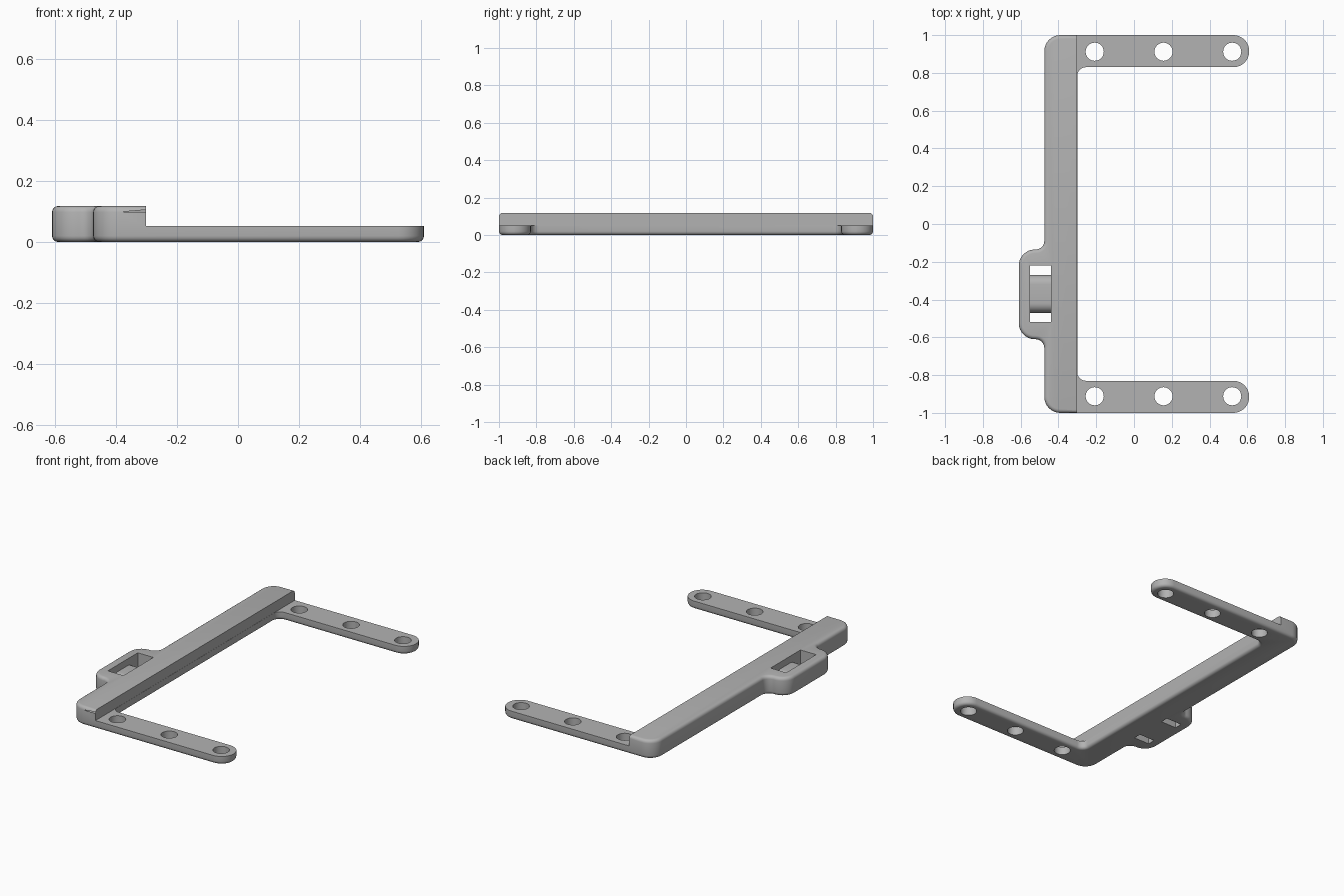
import bpy
import bmesh
import math
from mathutils import Vector, Matrix

cube = bpy.data.objects.get("Cube")
if cube:
    bpy.data.objects.remove(cube, do_unlink=True)

HEIGHT, ARM_TOP, EDGE = 0.118, 0.052, 0.02
BAR_LEFT, BAR_RIGHT, TIP, TAB_LEFT = -0.475, -0.30, 0.61, -0.61

grey = bpy.data.materials.new("plain grey")
grey.use_nodes = True
grey.diffuse_color = (0.45, 0.45, 0.45, 1)
grey.node_tree.nodes["Principled BSDF"].inputs["Base Color"].default_value = grey.diffuse_color


def rounded(corners, steps=8):
    """Outline with each (u, v, radius) corner replaced by an arc."""
    points = []
    for i, (u, v, r) in enumerate(corners):
        p = Vector((u, v))
        if r == 0:
            points.append(p)
            continue
        a = (Vector(corners[i - 1][:2]) - p).normalized()
        b = (Vector(corners[(i + 1) % len(corners)][:2]) - p).normalized()
        half = a.angle(b) / 2
        centre = p + (a + b).normalized() * r / math.sin(half)
        start = p + a * r / math.tan(half) - centre
        sweep = start.angle_signed(p + b * r / math.tan(half) - centre)
        for k in range(steps + 1):
            points.append(centre + Matrix.Rotation(-sweep * k / steps, 2) @ start)
    return points


def prism(name, points, place, depth, bevel_rule=None):
    """Extrude an outline, rounding the edges picked by the rule."""
    bm = bmesh.new()
    face = bm.faces.new([bm.verts.new(place(p)) for p in points])
    moved = bmesh.ops.extrude_face_region(bm, geom=[face])["geom"]
    bmesh.ops.translate(bm, vec=depth, verts=[g for g in moved if isinstance(g, bmesh.types.BMVert)])
    bmesh.ops.recalc_face_normals(bm, faces=bm.faces)
    if bevel_rule:
        edges = [e for e in bm.edges if bevel_rule(*[v.co for v in e.verts])]
        bmesh.ops.bevel(bm, geom=edges, offset=EDGE, segments=4, profile=0.5,
                        affect='EDGES', clamp_overlap=False)
    mesh = bpy.data.meshes.new(name)
    bm.to_mesh(mesh)
    bm.free()
    obj = bpy.data.objects.new(name, mesh)
    bpy.context.collection.objects.link(obj)
    mesh.materials.append(grey)
    return obj


def cut(target, cutter):
    cutter.hide_render = True
    mod = target.modifiers.new("cut", 'BOOLEAN')
    mod.operation, mod.solver, mod.object = 'DIFFERENCE', 'EXACT', cutter
    bpy.context.view_layer.objects.active = target
    bpy.ops.object.modifier_apply(modifier=mod.name)
    bpy.data.objects.remove(cutter, do_unlink=True)


def bracket_edge(a, b):
    """All lower edges, and upper edges on the outer side."""
    if abs(a.z - b.z) > 0.001:
        return False
    mid = (a + b) / 2
    return mid.z < 0.001 or mid.x < BAR_RIGHT - 0.05 or (abs(mid.y) > 0.999 and abs(a.x - b.x) > 0.5)


# Bracket: long bar, two arms and the side tab in one outline
outline = rounded([
    (BAR_LEFT, -1, 0.085), (TIP, -1, 0.084), (TIP, -0.83, 0.084), (BAR_RIGHT, -0.83, 0.045),
    (BAR_RIGHT, 0.83, 0.045), (TIP, 0.83, 0.084), (TIP, 1, 0.084), (BAR_LEFT, 1, 0.085),
    (BAR_LEFT, -0.135, 0.045), (TAB_LEFT, -0.135, 0.085),
    (TAB_LEFT, -0.61, 0.085), (BAR_LEFT, -0.61, 0.045)])
bracket = prism("bracket", outline, lambda p: (p.x, p.y, 0), (0, 0, HEIGHT), bracket_edge)

# Step down from the bar to the thin arms
step = [Vector((BAR_RIGHT - 0.001, -1.1)), Vector((0.8, -1.1)),
        Vector((0.8, 1.1)), Vector((BAR_RIGHT - 0.001, 1.1))]
cut(bracket, prism("step_cutter", step, lambda p: (p.x, p.y, ARM_TOP), (0, 0, 0.2)))

# Screw holes
circle = [Vector((math.cos(t * math.tau / 32), math.sin(t * math.tau / 32))) * 0.048 for t in range(32)]
for y in (-0.912, 0.912):
    for x in (-0.208, 0.156, 0.52):
        cut(bracket, prism("hole_cutter", circle, lambda p: (x + p.x, y + p.y, -0.1), (0, 0, 0.4)))

# Strap slot, leaving a round-topped bridge across its middle
slot = rounded([
    (-0.52, -0.1, 0), (-0.47, -0.1, 0), (-0.47, 0.075, 0.05), (-0.27, 0.075, 0.05),
    (-0.27, -0.1, 0), (-0.22, -0.1, 0), (-0.22, 0.2, 0), (-0.52, 0.2, 0)])
cut(bracket, prism("slot_cutter", slot, lambda p: (-0.55, p.x, p.y), (0.11, 0, 0)))

bpy.ops.object.select_all(action='DESELECT')
bracket.select_set(True)
bpy.context.view_layer.objects.active = bracket
bpy.ops.object.shade_smooth_by_angle(angle=math.radians(35))
